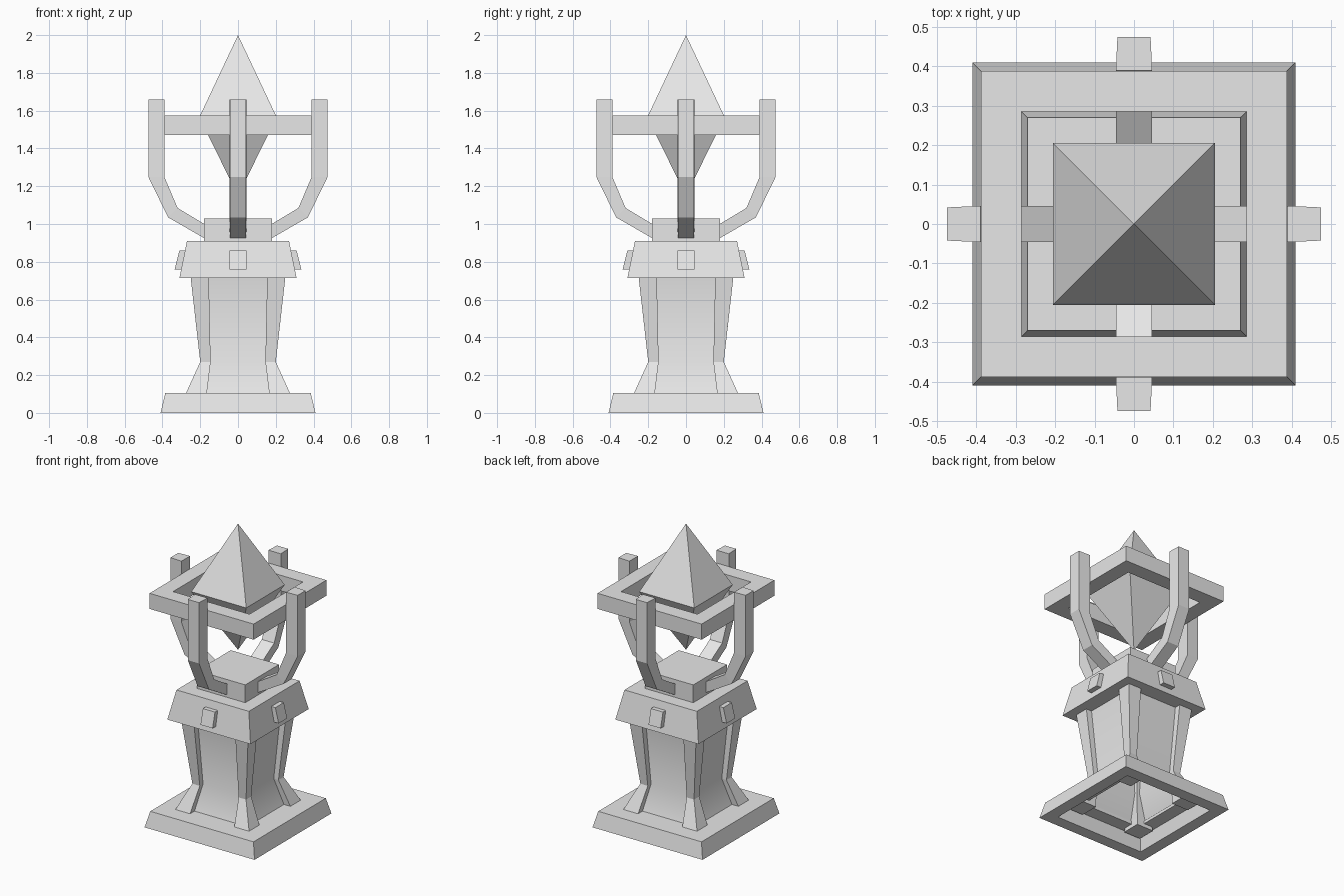
import bpy, bmesh, math
from mathutils import Matrix, Vector

cube = bpy.data.objects.get("Cube")
if cube:
    bpy.data.objects.remove(cube, do_unlink=True)

stone = bpy.data.materials.new("pale_stone")
stone.use_nodes = True
stone.diffuse_color = (0.8, 0.8, 0.8, 1)
stone.node_tree.nodes["Principled BSDF"].inputs["Base Color"].default_value = (0.8, 0.8, 0.8, 1)


def finish(bm, name):
    bmesh.ops.recalc_face_normals(bm, faces=bm.faces)
    mesh = bpy.data.meshes.new(name)
    bm.to_mesh(mesh)
    bm.free()
    mesh.materials.append(stone)
    obj = bpy.data.objects.new(name, mesh)
    bpy.context.collection.objects.link(obj)
    return obj


def loft(bm, rings, caps=True, closed=False):
    """Bridge rings of points; optionally cap the ends or join last to first."""
    loops = [[bm.verts.new(p) for p in ring] for ring in rings]
    pairs = list(zip(loops, loops[1:]))
    if closed:
        pairs.append((loops[-1], loops[0]))
    for low, high in pairs:
        n = len(low)
        for i in range(n):
            j = (i + 1) % n
            bm.faces.new((low[i], low[j], high[j], high[i]))
    if caps and not closed:
        bm.faces.new(loops[0])
        bm.faces.new(loops[-1])


def square(a, b, z):
    return [(a, a, z), (b, a, z), (b, b, z), (a, b, z)]


def square_part(name, profile, **options):
    """Square section part from (half width, height) steps."""
    bm = bmesh.new()
    loft(bm, [square(-r, r, z) for r, z in profile], **options)
    return finish(bm, name)


def four_around(name, rings):
    """Four copies of a lofted part, a quarter turn apart."""
    for i, side in enumerate(("left", "back", "right", "front")):
        bm = bmesh.new()
        loft(bm, rings)
        bmesh.ops.rotate(bm, cent=Vector(), verts=bm.verts,
                         matrix=Matrix.Rotation(i * math.pi / 2, 3, "Z"))
        finish(bm, f"{name}_{side}")


# Hollow plinth with a recess underneath
square_part("plinth", [(0.41, 0), (0.385, 0.105), (0.22, 0.105), (0.22, 0.085),
                       (0.31, 0.085), (0.33, 0)], closed=True)

# Waisted shaft, open below, with softly curved panels
shaft = square_part("shaft", [(0.235, 0.085), (0.165, 0.27), (0.21, 0.73)], caps=False)
bpy.ops.object.select_all(action="DESELECT")
shaft.select_set(True)
bpy.context.view_layer.objects.active = shaft
bpy.ops.object.shade_smooth_by_angle(angle=math.radians(45))

# Corner posts following the waist
four_around("corner_post", [square(0.165, 0.29, 0.06), square(0.165, 0.275, 0.105),
                            square(0.145, 0.2, 0.27), square(0.155, 0.252, 0.73)])

# Sloping collar and the block on top
square_part("collar", [(0.31, 0.715), (0.27, 0.91)])
square_part("top_block", [(0.18, 0.905), (0.18, 1.03)])

# Small studs on the collar faces
four_around("stud", [[(x, y, z) for x, y in ((0.26, -0.045), (r, -0.045), (r, 0.045), (0.26, 0.045))]
                     for r, z in ((0.335, 0.76), (0.31, 0.86))])

# Bent arms, slightly narrower on the outside
arm_path = [((0.17, 0.92), (0.17, 0.995)), ((0.37, 1.035), (0.32, 1.085)),
            ((0.475, 1.25), (0.39, 1.25)), ((0.475, 1.66), (0.39, 1.66))]
four_around("arm", [[(ro, -0.042, zo), (ro, 0.042, zo), (ri, 0.046, zi), (ri, -0.046, zi)]
                    for (ro, zo), (ri, zi) in arm_path])

# Square frame held by the arms
square_part("frame", [(0.388, 1.47), (0.388, 1.575), (0.285, 1.575), (0.285, 1.47)], closed=True)

# Floating crystal
bm = bmesh.new()
rim = [bm.verts.new(p) for p in square(-0.205, 0.205, 1.565)]
for z in (2.0, 1.15):
    tip = bm.verts.new((0, 0, z))
    for i in range(4):
        bm.faces.new((rim[i], rim[(i + 1) % 4], tip))
finish(bm, "crystal")
